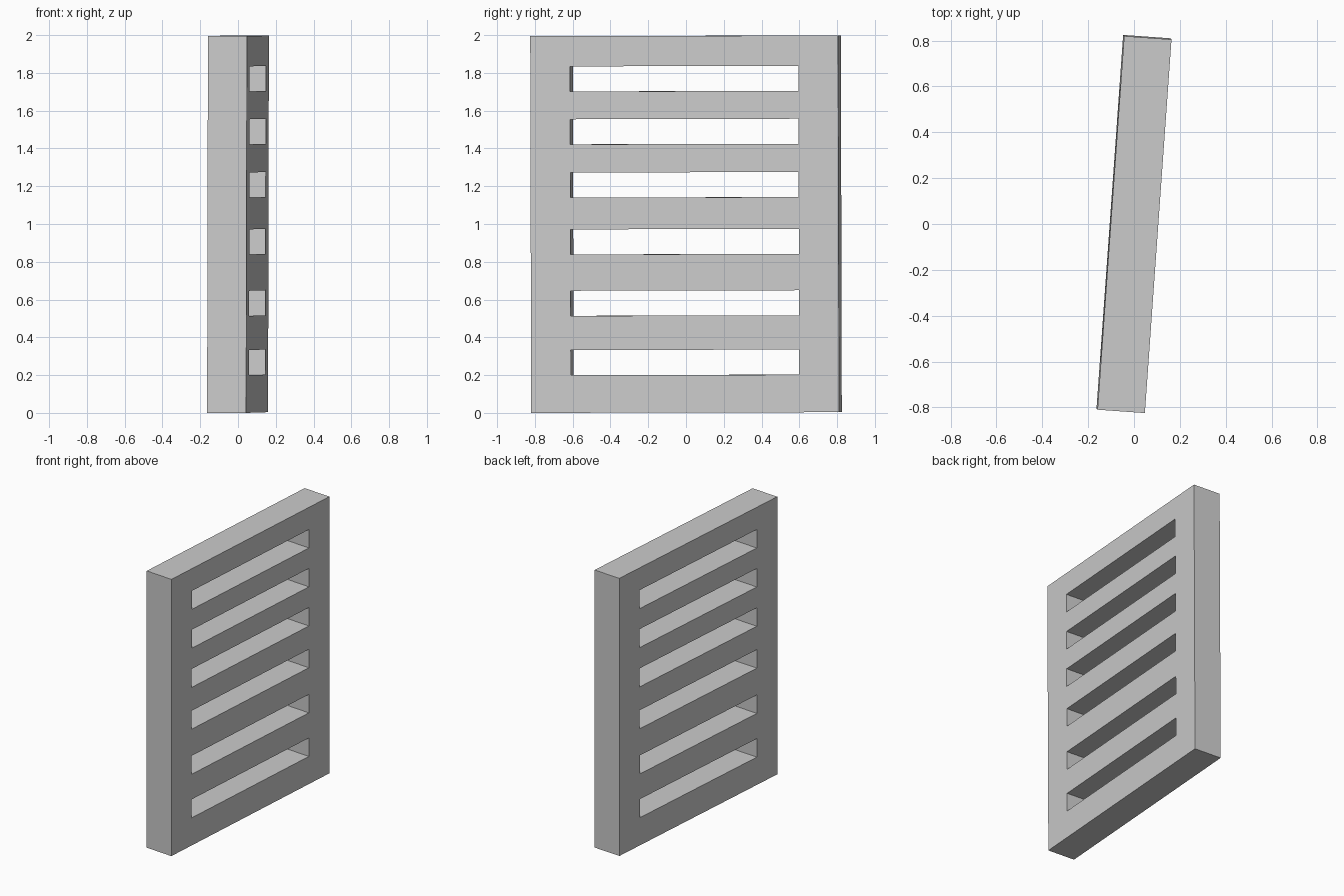
import bpy, bmesh, math
from mathutils import Matrix, Vector

if "Cube" in bpy.data.objects:
    bpy.data.objects.remove(bpy.data.objects["Cube"])

T, W, H = 0.207, 1.634, 1.994          # thickness, width, height
SLOT_HALF, SLOT_H = 0.606, 0.133
SLOT_Z = [0.199, 0.513, 0.838, 1.139, 1.421, 1.701]

# Panel face as a grid with the slot cells left open
ys = [-W / 2, -SLOT_HALF, SLOT_HALF, W / 2]
zs = [0] + [v for z in SLOT_Z for v in (z, z + SLOT_H)] + [H]
bm = bmesh.new()
grid = [[bm.verts.new((-T / 2, y, z)) for y in ys] for z in zs]
for r in range(len(zs) - 1):
    for c in range(3):
        if c == 1 and r % 2 == 1:
            continue
        bm.faces.new((grid[r][c], grid[r][c + 1], grid[r + 1][c + 1], grid[r + 1][c]))

# Thicken the face into a solid slab
ext = bmesh.ops.extrude_face_region(bm, geom=bm.faces[:], use_keep_orig=True)
bmesh.ops.translate(bm, vec=(T, 0, 0),
                    verts=[g for g in ext["geom"] if isinstance(g, bmesh.types.BMVert)])
bmesh.ops.recalc_face_normals(bm, faces=bm.faces[:])

# Slight turn and lean, then rest on the ground
turn = (Matrix.Rotation(0.0025, 4, 'X') @ Matrix.Rotation(0.0022, 4, 'Y')
        @ Matrix.Rotation(math.radians(-4.08), 4, 'Z'))
bmesh.ops.transform(bm, matrix=turn, verts=bm.verts[:])
lo = Vector([min(v.co[i] for v in bm.verts) for i in range(3)])
hi = Vector([max(v.co[i] for v in bm.verts) for i in range(3)])
bmesh.ops.translate(bm, verts=bm.verts[:],
                    vec=(-(lo.x + hi.x) / 2, -(lo.y + hi.y) / 2, -lo.z))

mesh = bpy.data.meshes.new("slotted_panel")
bm.to_mesh(mesh)
bm.free()
bpy.context.collection.objects.link(bpy.data.objects.new("slotted_panel", mesh))
